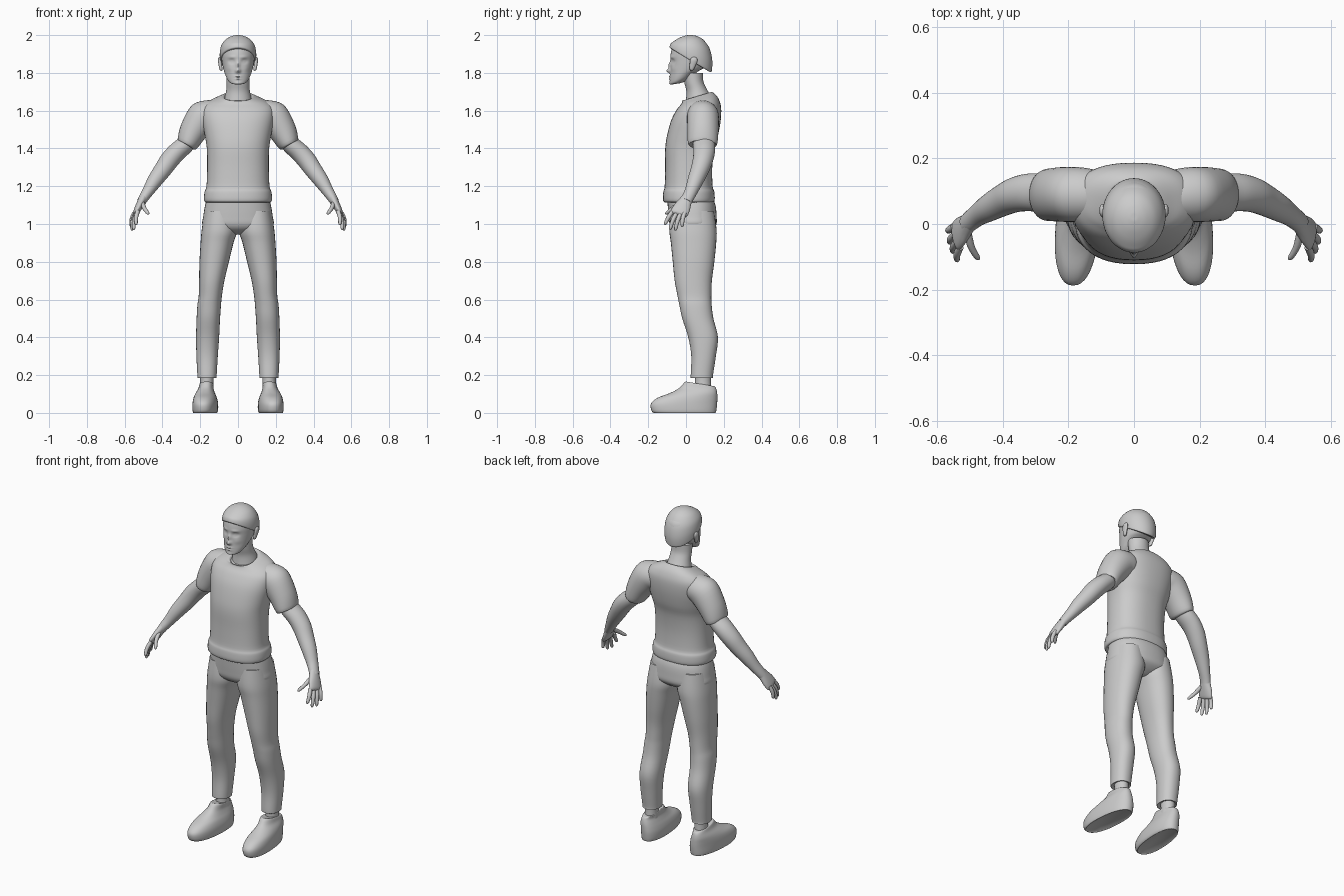
import bpy, bmesh, math
from mathutils import Vector

grey = bpy.data.materials.new("light_grey")
grey.diffuse_color = (0.6, 0.6, 0.6, 1)


def finish(name, bm, mirror=False):
    bmesh.ops.recalc_face_normals(bm, faces=bm.faces)
    me = bpy.data.meshes.new(name)
    bm.to_mesh(me)
    bm.free()
    me.materials.append(grey)
    ob = bpy.data.objects.new(name, me)
    bpy.context.collection.objects.link(ob)
    bpy.ops.object.select_all(action='DESELECT')
    ob.select_set(True)
    bpy.context.view_layer.objects.active = ob
    bpy.ops.object.shade_smooth_by_angle(angle=math.radians(50))
    if mirror:
        ob.modifiers.new("mirror", 'MIRROR').use_mirror_merge = False
    return ob


def spline(a, b, c, d, t):
    return 0.5 * (2 * b + (c - a) * t + (2 * a - 5 * b + 4 * c - d) * t * t
                  + (3 * b - a - 3 * c + d) * t ** 3)


def loft(name, rings, mirror=False, n=32, steps=4, power=2.0, tweak=None):
    """Skin smoothly interpolated rings, each (centre, half axis u, half axis v)."""
    fine = []
    for i in range(len(rings) - 1):
        q = [rings[max(0, min(len(rings) - 1, i + k))] for k in (-1, 0, 1, 2)]
        for s in range(steps):
            fine.append([spline(*(r[j] for r in q), s / steps) for j in range(3)])
    fine.append(rings[-1])
    bm = bmesh.new()
    rows = []
    for c, u, v in fine:
        row = []
        for k in range(n):
            a = 2 * math.pi * k / n
            ca, sa = math.cos(a), math.sin(a)
            p = c + u * math.copysign(abs(ca) ** (2 / power), ca) \
                + v * math.copysign(abs(sa) ** (2 / power), sa)
            row.append(bm.verts.new(tweak(p) if tweak else p))
        rows.append(row)
    for a, b in zip(rows, rows[1:]):
        for k in range(n):
            m = (k + 1) % n
            bm.faces.new((a[k], a[m], b[m], b[k]))
    bm.faces.new(rows[0])
    bm.faces.new(rows[-1])
    return finish(name, bm, mirror)


def slab(z, x0, x1, y0, y1, tilt=0.0, skew=0.0):
    """Level ring between x0..x1 and y0..y1; tilt lifts the back, skew shifts it sideways."""
    h = (y1 - y0) / 2
    return (Vector(((x0 + x1) / 2, (y0 + y1) / 2, z)),
            Vector(((x1 - x0) / 2, 0, 0)), Vector((skew * h, h, tilt * h)))


def mid(z, rx, y0, y1, tilt=0.0):
    return slab(z, -rx, rx, y0, y1, tilt)


def limb(name, pts, **kw):
    """Tube through points (x, y, z, radius across, radius along y)."""
    P = [Vector(p[:3]) for p in pts]
    rings = []
    for i, p in enumerate(pts):
        t = (P[min(i + 1, len(P) - 1)] - P[max(i - 1, 0)]).normalized()
        v = Vector((0, 1, 0))
        v = (v - t * v.dot(t)).normalized()
        rings.append((P[i], t.cross(v) * p[3], v * p[4]))
    return loft(name, rings, mirror=True, **kw)


# Shirt body and sleeves
loft("shirt_body", [
    mid(1.125, .155, -.10, .13), mid(1.115, .172, -.114, .145), mid(1.13, .18, -.122, .152),
    mid(1.17, .177, -.12, .15), mid(1.2, .167, -.113, .141), mid(1.3, .163, -.11, .139),
    mid(1.4, .165, -.11, .15), mid(1.47, .176, -.1, .17), mid(1.55, .19, -.078, .184),
    mid(1.61, .19, -.05, .186, .05), mid(1.645, .16, -.027, .175, .12),
    mid(1.665, .118, -.02, .157, .22), mid(1.676, .08, -.02, .135, .3),
    mid(1.665, .068, -.01, .125, .3)], power=2.35, n=48)
limb("sleeve", [
    (.10, .085, 1.585, .06, .07), (.135, .088, 1.58, .078, .08), (.185, .09, 1.565, .087, .084),
    (.235, .09, 1.495, .074, .082), (.268, .088, 1.425, .057, .077),
    (.271, .088, 1.421, .045, .06)])

# Arms, hands and fingers
limb("arm", [
    (.235, .09, 1.47, .045, .05), (.28, .095, 1.42, .048, .058), (.325, .096, 1.38, .05, .057),
    (.365, .088, 1.335, .05, .053), (.40, .072, 1.285, .046, .048), (.44, .05, 1.23, .04, .042),
    (.475, .028, 1.175, .031, .034), (.498, .01, 1.14, .026, .032), (.51, 0, 1.12, .024, .03)])
limb("palm", [
    (.498, .01, 1.145, .022, .028), (.513, -.006, 1.115, .021, .036),
    (.528, -.022, 1.085, .019, .045), (.541, -.036, 1.058, .015, .046),
    (.545, -.04, 1.048, .006, .036)], n=24)
for name, base, tip in (
        ("index_finger", (.53, -.07, 1.068), (.538, -.112, .995)),
        ("middle_finger", (.539, -.052, 1.055), (.551, -.085, .968)),
        ("ring_finger", (.545, -.03, 1.052), (.561, -.056, .965)),
        ("little_finger", (.549, -.008, 1.058), (.566, -.02, .985)),
        ("thumb", (.505, -.03, 1.11), (.472, -.108, 1.052))):
    a, b = Vector(base), Vector(tip)
    bend = Vector((.006, -.004, 0))
    path = []
    for t, r in ((0, .011), (.3, .0115), (.55, .0105), (.85, .009), (.96, .006), (1, .002)):
        path.append((*(a.lerp(b, t) + bend * math.sin(math.pi * t)), r, r))
    limb(name, path, n=12, steps=2)

# Trousers
loft("trouser_hips", [
    mid(1.15, .16, -.10, .135), mid(1.1, .174, -.097, .156), mid(1.04, .184, -.092, .162),
    mid(.995, .186, -.085, .16), mid(.965, .13, -.06, .13), mid(.945, .04, -.01, .09)],
    power=2.3, n=40)
loft("trouser_leg", [
    slab(1.07, .015, .176, -.08, .148), slab(.97, .004, .192, -.088, .162),
    slab(.9, .024, .198, -.08, .16), slab(.8, .048, .204, -.07, .15),
    slab(.7, .072, .206, -.06, .137), slab(.62, .085, .208, -.045, .134),
    slab(.57, .09, .215, -.035, .136), slab(.5, .095, .219, -.02, .145),
    slab(.4, .1, .222, .012, .169), slab(.3, .107, .22, .028, .158),
    slab(.2, .113, .215, .025, .143), slab(.185, .115, .213, .027, .142),
    slab(.19, .125, .203, .04, .13)], mirror=True, power=2.2)

# Ankles and shoes
loft("ankle", [slab(.1, .128, .202, .04, .135), slab(.16, .13, .2, .048, .132),
               slab(.21, .128, .202, .045, .132)], mirror=True, n=24)
loft("shoe", [
    slab(.002, .12, .23, -.165, .15, 0, -.06), slab(0, .113, .235, -.172, .157, 0, -.07),
    slab(.015, .107, .239, -.184, .161, 0, -.07), slab(.05, .107, .239, -.185, .165, 0, -.07),
    slab(.08, .113, .234, -.15, .166, 0, -.06), slab(.105, .122, .224, -.085, .165, 0, -.04),
    slab(.13, .13, .21, -.035, .16, -.02), slab(.152, .13, .203, -.005, .152, -.15),
    slab(.152, .138, .195, .01, .14, -.15)], mirror=True, power=2.3, n=40)

# Neck
loft("neck", [mid(1.635, .076, -.005, .14, .2), mid(1.67, .07, 0, .128, .2),
              mid(1.71, .062, .002, .108, .15), mid(1.75, .06, -.008, .092, .1),
              mid(1.8, .06, -.02, .09)])

# Face relief: x, z, forward push, spread in x, spread in z
RELIEF = [(0, 1.811, .021, .012, .011), (0, 1.84, .011, .009, .018),
          (.034, 1.861, -.011, .016, .011), (.034, 1.861, .006, .009, .005),
          (.032, 1.884, .004, .02, .006), (.045, 1.822, .003, .016, .015),
          (0, 1.782, .006, .018, .004), (0, 1.768, .005, .016, .004),
          (0, 1.744, .003, .014, .008)]


def sculpt_face(p):
    q = p.copy()
    if p.y < 0:
        for x, z, push, sx, sz in RELIEF:
            fall = math.exp(-((abs(p.x) - x) / sx) ** 2 - ((p.z - z) / sz) ** 2)
            q.y -= push * fall * min(1, -p.y / .04)
    return q


# Head, ears and hair
loft("head", [
    mid(1.742, .02, -.074, -.03, .15), mid(1.748, .04, -.083, 0, .2),
    mid(1.765, .055, -.086, .035, .3), mid(1.79, .067, -.085, .065, .25),
    mid(1.82, .077, -.083, .1, .1), mid(1.86, .085, -.082, .122), mid(1.9, .089, -.081, .13),
    mid(1.94, .084, -.07, .12), mid(1.97, .065, -.045, .09), mid(1.985, .03, -.01, .05)],
    n=88, steps=7, tweak=sculpt_face)
limb("ear", [
    (.086, .03, 1.812, .003, .006), (.09, .03, 1.82, .008, .011), (.094, .036, 1.845, .009, .017),
    (.097, .042, 1.868, .009, .019), (.096, .044, 1.88, .006, .013),
    (.095, .044, 1.884, .002, .004)], n=16)
loft("hair", [
    mid(1.868, .085, -.076, .12, -.6), mid(1.867, .092, -.083, .13, -.6),
    mid(1.876, .096, -.087, .137, -.55), mid(1.91, .096, -.081, .139, -.4),
    mid(1.945, .088, -.069, .126, -.2), mid(1.975, .067, -.048, .096, -.05),
    mid(1.992, .04, -.02, .065), mid(1.999, .016, .005, .04), mid(2.0, .004, .017, .027)],
    n=48)
